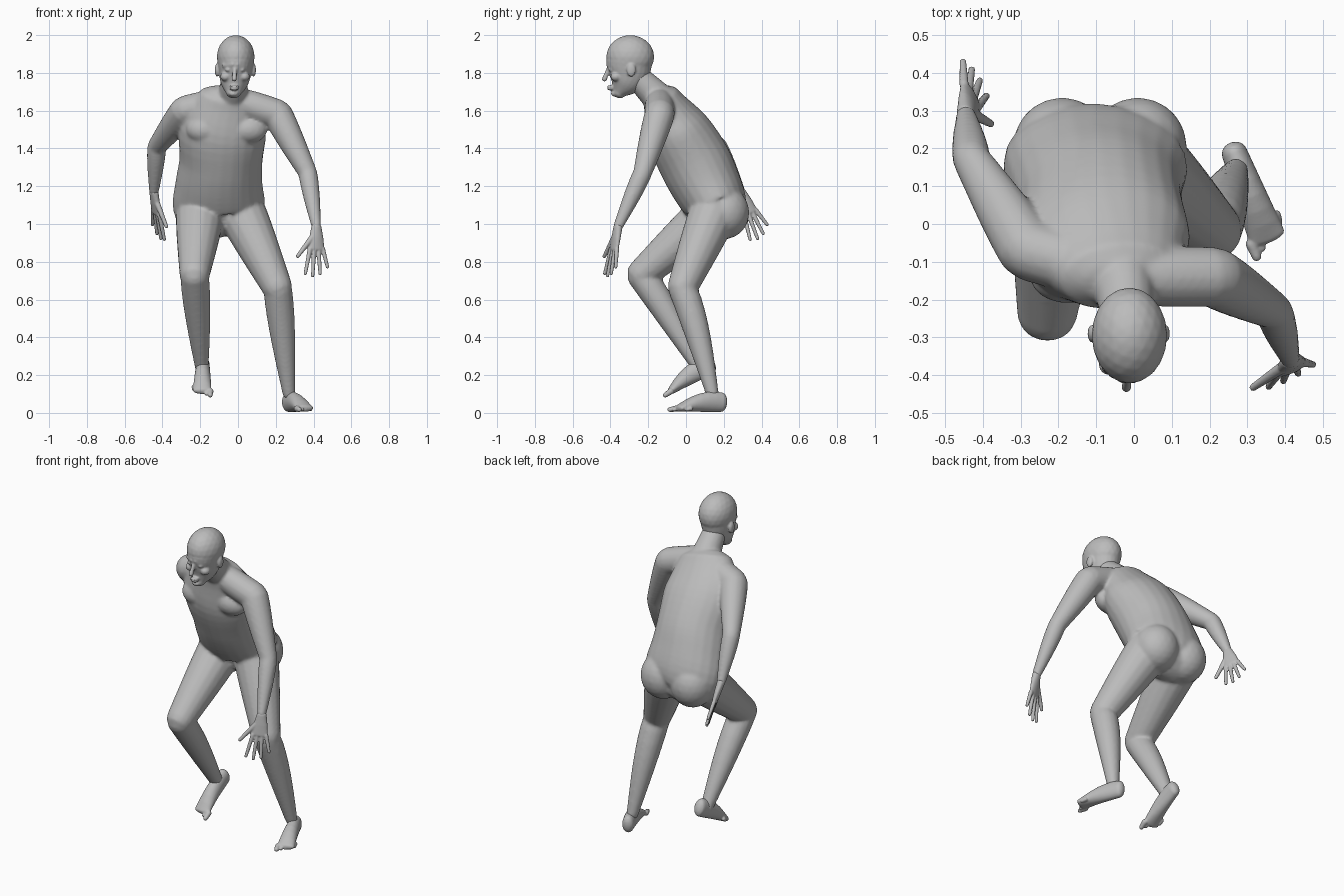
import bpy
import bmesh
from math import cos, sin, pi
from mathutils import Vector, Matrix

default_cube = bpy.data.objects.get("Cube")
if default_cube:
    bpy.data.objects.remove(default_cube)

GREY = (0.5, 0.5, 0.5, 1)
skin = bpy.data.materials.new("clay grey")
skin.use_nodes = True
skin.diffuse_color = GREY
skin.node_tree.nodes["Principled BSDF"].inputs["Base Color"].default_value = GREY


def loft(bm, sections, side, sides=24):
    """Tube through (centre, half width, half depth) sections with domed ends."""
    centres = [Vector(section[0]) for section in sections]
    last = len(sections) - 1
    rings = []
    for index, (_, width, depth) in enumerate(sections):
        ahead = centres[min(index + 1, last)]
        behind = centres[max(index - 1, 0)]
        tangent = (ahead - behind).normalized()
        across = Vector(side)
        across = (across - tangent * across.dot(tangent)).normalized()
        normal = tangent.cross(across)
        dome = [(sin(angle) * min(width, depth) * 0.8, cos(angle)) for angle in (0.5, 1, 1.4)]
        steps = [(0, 1)]
        if index == 0:
            steps = [(-height, scale) for height, scale in reversed(dome)] + steps
        elif index == last:
            steps = steps + dome
        for height, scale in steps:
            ring = []
            for corner in range(sides):
                angle = 2 * pi * corner / sides
                offset = across * width * cos(angle) + normal * depth * sin(angle)
                ring.append(bm.verts.new(centres[index] + tangent * height + offset * scale))
            rings.append(ring)
    for lower, upper in zip(rings, rings[1:]):
        for corner in range(sides):
            following = (corner + 1) % sides
            bm.faces.new((lower[corner], lower[following], upper[following], upper[corner]))
    bm.faces.new(rings[0][::-1])
    bm.faces.new(rings[-1])


def curve_sections(rows, steps=4):
    """Smooth a few key sections (x, y, z, half width, half depth)."""
    keys = [Vector(row) for row in rows]
    keys = [keys[0] * 2 - keys[1]] + keys + [keys[-1] * 2 - keys[-2]]
    smooth = []
    for before, start, end, after in zip(keys, keys[1:], keys[2:], keys[3:]):
        leave, arrive = (end - before) / 2, (after - start) / 2
        for step in range(steps):
            t = step / steps
            ease = t * t * (3 - 2 * t)
            smooth.append(start.lerp(end, ease) + leave * t * (1 - t) ** 2
                          - arrive * t * t * (1 - t))
    smooth.append(keys[-2])
    return [(row[:3], row[3], row[4]) for row in smooth]


def limb(bm, start, end, thick, thin, swell=0, push=(0, 0, 0)):
    """Tapered round limb; swell is the muscle, push shifts it sideways."""
    start, end, push = Vector(start), Vector(end), Vector(push)
    sections = []
    for step in range(9):
        t = step / 8
        muscle = sin(pi * t ** 0.7)
        radius = thick + (thin - thick) * t + swell * muscle
        sections.append((start.lerp(end, t) + push * muscle, radius, radius))
    loft(bm, sections, (end - start).orthogonal(), 16)


def blob(bm, centre, size):
    matrix = Matrix.Translation(centre) @ Matrix.Diagonal((*size, 1))
    bmesh.ops.create_icosphere(bm, subdivisions=3, radius=1, matrix=matrix)


def finish(name, bm, voxel, smoothing):
    """Fuse the overlapping masses into one smooth skin."""
    bmesh.ops.recalc_face_normals(bm, faces=bm.faces)
    mesh = bpy.data.meshes.new(name)
    bm.to_mesh(mesh)
    bm.free()
    mesh.materials.append(skin)
    part = bpy.data.objects.new(name, mesh)
    bpy.context.collection.objects.link(part)
    fuse = part.modifiers.new("fuse", 'REMESH')
    fuse.mode = 'VOXEL'
    fuse.voxel_size = voxel
    fuse.use_smooth_shade = True
    soften = part.modifiers.new("soften", 'SMOOTH')
    soften.factor = 0.5
    soften.iterations = smoothing


def hand(name, wrist, pointing, across):
    """Palm, four fanned fingers from index to little, and a thumb."""
    bm = bmesh.new()
    wrist = Vector(wrist)
    pointing, across = Vector(pointing).normalized(), Vector(across).normalized()
    knuckles = wrist + pointing * 0.12
    loft(bm, [(wrist, 0.028, 0.023), (wrist.lerp(knuckles, 0.5), 0.04, 0.02),
              (knuckles, 0.047, 0.015)], across)
    for finger in range(4):
        spread = across * (finger - 1.5)
        length = 0.145 - 0.012 * (finger - 1) ** 2
        limb(bm, knuckles + spread * 0.025, knuckles + spread * 0.043 + pointing * length,
             0.0125, 0.009)
    limb(bm, wrist + pointing * 0.05 - across * 0.02,
         wrist + pointing * 0.16 - across * 0.11, 0.016, 0.01)
    finish(name, bm, 0.0045, 2)


def foot(name, heel, ball, outward):
    """Flat-soled wedge from heel to ball with five toes."""
    bm = bmesh.new()
    heel, ball = Vector(heel), Vector(ball)
    forward = (ball - heel).normalized()
    across = Vector((1, 0, 0))
    across = (across - forward * across.dot(forward)).normalized()
    up = forward.cross(across)
    sections = []
    for step in range(7):
        t = step / 6
        depth = 0.054 * cos(1.5 * t - 0.3)
        sections.append((heel.lerp(ball, t) + up * depth, 0.034 + 0.016 * t, depth))
    loft(bm, sections, across)
    for toe in range(5):
        root = ball + across * outward * (toe - 2) * 0.022 - forward * toe * 0.012
        radius = 0.013 if toe else 0.017
        limb(bm, root + up * 0.018, root + forward * (0.04 - 0.004 * toe) + up * 0.012,
             radius, radius * 0.75)
    finish(name, bm, 0.005, 2)


# Joints shared by neighbouring parts
left_shoulder, left_elbow, left_wrist = (.21, -.14, 1.58), (.37, -.23, 1.27), (.415, -.36, .985)
right_shoulder, right_elbow, right_wrist = (-.28, -.07, 1.6), (-.43, .17, 1.41), (-.445, .29, 1.17)
left_hip, left_knee, left_ankle = (.015, .15, 1.07), (.21, -.02, .66), (.27, .14, .1)
right_hip, right_knee, right_ankle = (-.2, .14, 1.06), (-.23, -.24, .73), (-.19, .08, .22)
neck_base, skull_base = (-.03, -.14, 1.66), (-.015, -.27, 1.79)

# Torso
body = bmesh.new()
loft(body, curve_sections([(-.08, .17, 1.04, .21, .13), (-.1, .16, 1.1, .245, .165),
                           (-.1, .1, 1.22, .23, .185), (-.09, .04, 1.34, .22, .19),
                           (-.08, -.05, 1.5, .23, .17), (-.05, -.12, 1.64, .18, .11)]),
     (1, 0, 0))
limb(body, neck_base, skull_base, 0.085, 0.065)
# Shoulders and arms
for shoulder, elbow, wrist in ((left_shoulder, left_elbow, left_wrist),
                               (right_shoulder, right_elbow, right_wrist)):
    limb(body, neck_base, shoulder, 0.065, 0.08, 0.008)
    limb(body, shoulder, elbow, 0.08, 0.05, 0.004)
    limb(body, elbow, wrist, 0.05, 0.026, 0.005)
# Legs with calf muscles behind the shins
for hip, knee, ankle in ((left_hip, left_knee, left_ankle),
                         (right_hip, right_knee, right_ankle)):
    limb(body, hip, knee, 0.13, 0.08, 0.004)
    limb(body, knee, ankle, 0.075, 0.034, 0.01, (0, 0.012, 0))
# Chest and buttock muscles on either side of the spine
for side in (-1, 1):
    blob(body, (side * .115 - .06, -.14, 1.5), (.1, .07, .075))
    blob(body, (side * .1 - .09, .205, 1.06), (.13, .13, .14))
finish("body", body, 0.009, 8)

# Head: skull, tapered jaw, nose, lips and chin
head = bmesh.new()
blob(head, (-.012, -.295, 1.885), (.1, .127, .115))
loft(head, curve_sections([(-.024, -.355, 1.695, .04, .035), (-.02, -.325, 1.745, .072, .086),
                           (-.015, -.305, 1.8, .086, .112), (-.012, -.3, 1.86, .096, .122)]),
     (1, 0, 0))
limb(head, (-.016, -.41, 1.825), (-.02, -.432, 1.765), 0.01, 0.014)
for height in (1.715, 1.728):
    blob(head, (-.02, -.4, height), (.026, .018, .007))
blob(head, (-.024, -.375, 1.69), (.026, .022, .016))
for side in (-1, 1):
    # Brow, eye, cheek and ear
    limb(head, (side * .01 - .016, -.41, 1.845), (side * .06 - .016, -.38, 1.84), 0.014, 0.012)
    blob(head, (side * .036 - .016, -.396, 1.816), (.017, .014, .01))
    blob(head, (side * .05 - .016, -.37, 1.78), (.028, .03, .025))
    blob(head, (side * .097 - .014, -.29, 1.815), (.012, .024, .036))
finish("head", head, 0.006, 3)

# Hands and feet
hand("left_hand", left_wrist, (0, -.18, -1), (.9, .4, 0))
hand("right_hand", right_wrist, (.1, .4, -.9), (-.45, .8, .35))
foot("left_foot", (.265, .19, .005), (.352, -.035, .005), 1)
foot("right_foot", (-.185, .15, .21), (-.19, -.07, .1), -1)
